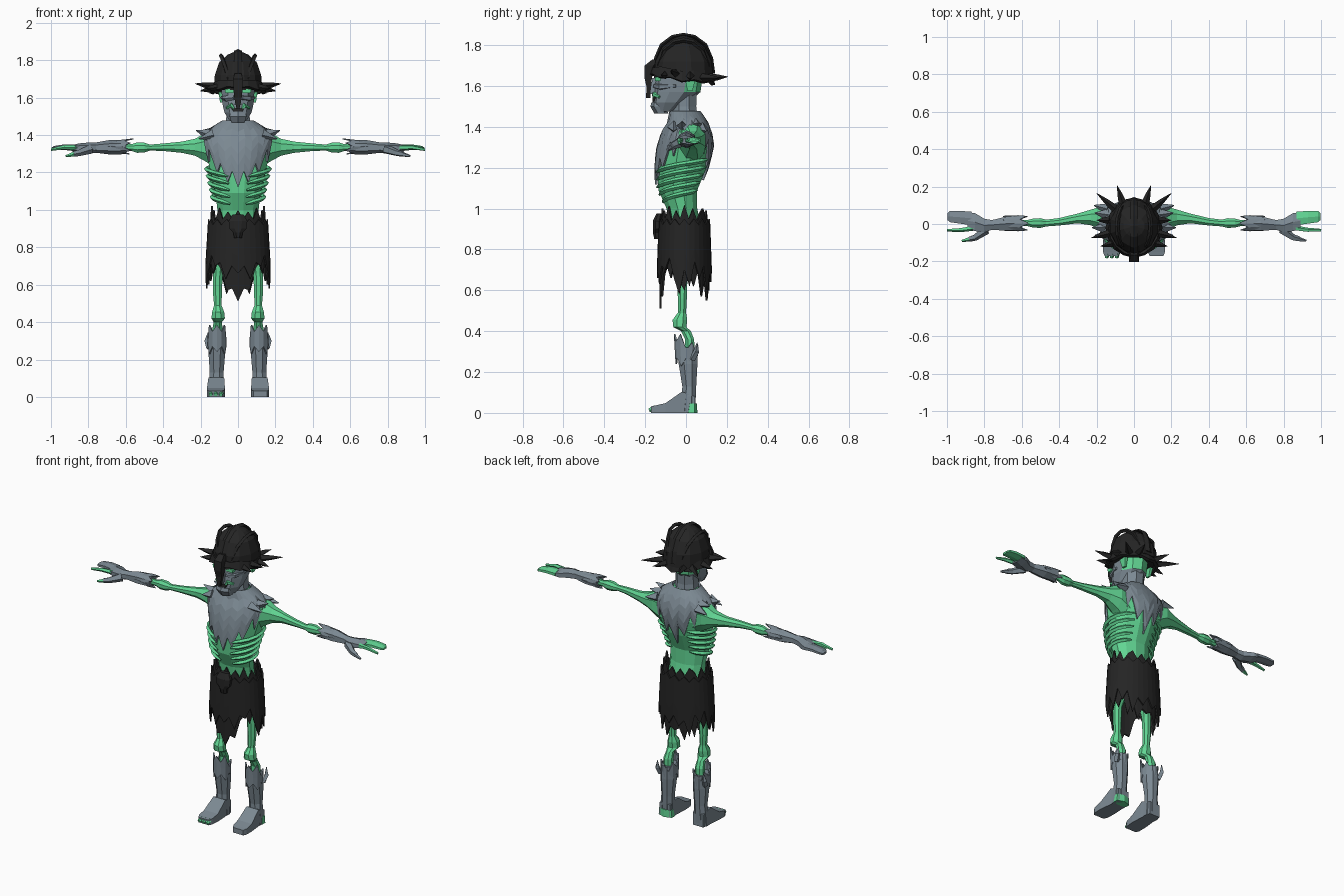
import bpy, bmesh, math
from mathutils import Vector

def material(name, c):
    m = bpy.data.materials.new(name)
    m.diffuse_color = (*c, 1)
    return m

GREEN = material("green_skin", (0.12, 0.66, 0.29))
GRAY = material("gray_cloth", (0.2, 0.25, 0.29))
DARK = material("dark_leather", (0.018, 0.018, 0.018))

def finish(bm, name, mats, rule=None, solid=0):
    bmesh.ops.recalc_face_normals(bm, faces=bm.faces)
    if rule:
        for f in bm.faces:
            f.material_index = rule(f.calc_center_median())
    me = bpy.data.meshes.new(name)
    bm.to_mesh(me)
    bm.free()
    ob = bpy.data.objects.new(name, me)
    bpy.context.collection.objects.link(ob)
    for m in mats:
        me.materials.append(m)
    if solid:
        mod = ob.modifiers.new("thickness", 'SOLIDIFY')
        mod.thickness = solid
    return ob

def skin(rings, name, mats, rule=None):
    """Bridge rings of points and cap both ends."""
    bm = bmesh.new()
    vs = [[bm.verts.new(p) for p in r] for r in rings]
    n = len(vs[0])
    for a, b in zip(vs, vs[1:]):
        for i in range(n):
            j = (i + 1) % n
            bm.faces.new((a[i], a[j], b[j], b[i]))
    bm.faces.new(vs[0])
    bm.faces.new(vs[-1])
    return finish(bm, name, mats, rule)

def loft(name, axis, rings, mats, sides=8, rule=None):
    """rings: x, y, z, half width, half depth; cross-sections lie across the axis."""
    k = 1 / math.cos(math.pi / sides)
    out = []
    for x, y, z, a, b in rings:
        ring = []
        for i in range(sides):
            t = 2 * math.pi * (i + .5) / sides
            u, v = a * k * math.cos(t), b * k * math.sin(t)
            ring.append({'x': (x, y + u, z + v), 'y': (x + u, y, z + v), 'z': (x + u, y + v, z)}[axis])
        out.append(ring)
    return skin(out, name, mats, rule)

def tube(name, pts, radii, mat, sides=5, flat=1):
    pts = [Vector(p) for p in pts]
    out = []
    for i, p in enumerate(pts):
        d = pts[min(i + 1, len(pts) - 1)] - pts[max(i - 1, 0)]
        q = d.to_track_quat('Z', 'Y')
        out.append([p + q @ Vector((radii[i] * flat * math.cos(t), radii[i] * math.sin(t), 0))
                    for t in (2 * math.pi * k / sides for k in range(sides))])
    return skin(out, name, [mat])

def sheet(name, pos, lows, highs, mat, steps=4, solid=.012):
    """Ragged closed sheet; edge lists run front to back and are mirrored."""
    lows, highs = lows + lows[-2:0:-1], highs + highs[-2:0:-1]
    n = len(lows)
    bm = bmesh.new()
    cols = [[bm.verts.new(pos(2 * math.pi * i / n, lows[i] + (highs[i] - lows[i]) * k / steps))
             for k in range(steps + 1)] for i in range(n)]
    for i in range(n):
        a, b = cols[i], cols[(i + 1) % n]
        for k in range(steps):
            bm.faces.new((a[k], b[k], b[k + 1], a[k + 1]))
    return finish(bm, name, [mat], solid=solid)

# Torso: z, y centre, half width, half depth
TORSO = [(.88, 0, .11, .08), (1.0, -.02, .11, .075), (1.09, -.04, .12, .095), (1.2, -.02, .145, .12),
         (1.3, -.003, .17, .125), (1.38, .005, .185, .105), (1.42, .01, .15, .08), (1.47, -.005, .068, .06)]

def on_torso(a, z, off):
    z = min(max(z, TORSO[0][0]), TORSO[-1][0])
    for p, q in zip(TORSO, TORSO[1:]):
        if z <= q[0]:
            t = (z - p[0]) / (q[0] - p[0])
            yc, rx, ry = (p[i] + (q[i] - p[i]) * t for i in (1, 2, 3))
            return ((rx + off) * math.sin(a), yc - (ry + off) * math.cos(a), z + off * .5)

loft("torso", 'z', [(0, y, z, a, b) for z, y, a, b in TORSO], [GREEN], 12)
loft("pelvis", 'z', [(0, 0, .76, .06, .05), (0, 0, .82, .11, .08), (0, 0, .9, .11, .08)], [GREEN])
for s, side in ((-1, "right"), (1, "left")):
    for k in range(5):                                    # rib cage
        z = 1.05 + k * .037
        arc = [on_torso(s * (.35 + 2.3 * t / 7), z - .025 + .06 * t / 7, .012 + .012 * math.sin(math.pi * t / 7))
               for t in range(8)]
        tube(f"{side}_rib_{k + 1}", arc, [.006] + [.012] * 6 + [.005], GREEN, 4)

# Ragged mantle over chest, shoulders and back
sheet("mantle", lambda a, z: on_torso(a, z, .016),
      [1.11, 1.2, 1.14, 1.24, 1.19, 1.32, 1.25, 1.39, 1.35, 1.4, 1.33, 1.38, 1.26, 1.33, 1.2, 1.26, 1.13],
      [1.47] * 17, GRAY, 6)
loft("neck", 'z', [(0, -.005, 1.42, .075, .065), (0, -.01, 1.5, .062, .06), (0, -.01, 1.6, .06, .065)], [GRAY])

# Head, green behind the ears
loft("head", 'z', [(0, -.1, 1.475, .045, .045), (0, -.075, 1.52, .072, .085), (0, -.045, 1.57, .084, .11),
                   (0, -.035, 1.64, .088, .11), (0, -.02, 1.72, .085, .1)], [GRAY, GREEN], 10,
     lambda c: int(c.y > -.01 and c.z > 1.58))
loft("nose", 'z', [(0, -.155, 1.56, .018, .02), (0, -.15, 1.64, .012, .015)], [GRAY], 4)
loft("mouth", 'z', [(0, -.153, 1.525, .025, .012), (0, -.15, 1.545, .035, .012)], [DARK], 4)
loft("chin", 'z', [(0, -.12, 1.465, .035, .03), (0, -.14, 1.5, .045, .03), (0, -.14, 1.52, .04, .025)], [GRAY], 6)
for s, side in ((-1, "right"), (1, "left")):
    tube(side + "_cheek", [(s * .018, -.155, 1.53), (s * .035, -.155, 1.56), (s * .06, -.13, 1.545)],
         [.008, .013, .008], GREEN)
    loft(side + "_eye", 'z', [(s * .045, -.138, 1.625, .022, .014), (s * .045, -.138, 1.645, .026, .014)], [GREEN], 4)
    tube(side + "_cheekbone", [(s * .02, -.152, 1.6), (s * .06, -.125, 1.595), (s * .088, -.05, 1.6)],
         [.012, .016, .008], GRAY)
    loft(side + "_ear", 'z', [(s * .09, .02, 1.575, .006, .012), (s * .094, .02, 1.63, .01, .025)], [GREEN], 4)

# Helmet: dome, tilted brim, crossing bands, nose guard and spikes
loft("helmet_dome", 'z', [(0, -.012, 1.64, .13, .145), (0, -.012, 1.72, .124, .138), (0, -.012, 1.79, .1, .105),
                          (0, -.012, 1.83, .055, .055), (0, -.012, 1.848, .012, .012)], [DARK], 12)

def brim(a, t):
    r = .15 - .015 * t
    y = -.02 - (r + .012) * math.cos(a)
    return (r * math.sin(a), y, 1.63 - .13 * y + .045 * t)

sheet("helmet_brim", brim, [0, .2, -.1, .1, -.2, .15, 0, .2, -.1], [1, .9, 1.1, 1, .9, 1.1, 1, .9, 1], DARK, 1, .02)
DOME = [(-1, 1.68), (-.93, 1.735), (-.74, 1.8), (-.37, 1.84), (0, 1.85), (.37, 1.84), (.74, 1.8), (.93, 1.735), (1, 1.66)]
tube("helmet_crest", [(0, -.012 + .145 * u, z) for u, z in DOME], [.01] * 9, DARK, 4, 2.2)
for s, side in ((-1, "right"), (1, "left")):
    tube(side + "_helmet_band", [(s * (.03 + .06 * math.sqrt(1 - u * u)), -.012 + .125 * u, z - .025) for u, z in DOME],
         [.012] * 9, DARK, 4)
    tips = [((.09, .205, 1.645), (.06, .11, 1.64)), ((.2, .165, 1.64), (.1, .08, 1.64)),
            ((.23, -.075, 1.675), (.13, -.05, 1.66)), ((.18, -.12, 1.65), (.1, -.1, 1.655)),
            ((.2, .02, 1.635), (.13, .02, 1.65))]
    for k, (tip, base) in enumerate(tips):
        b, e = Vector(base), Vector(tip)
        pts = [b, b.lerp(e, .5), e]
        tube(f"{side}_helmet_spike_{k + 1}", [(s * p.x, p.y, p.z) for p in pts], [.022, .014, .001], DARK, 4)
loft("nose_guard", 'z', [(0, -.185, 1.54, .008, .01), (0, -.182, 1.6, .02, .012), (0, -.185, 1.64, .024, .018),
                         (0, -.18, 1.7, .026, .022), (0, -.15, 1.73, .018, .015)], [DARK], 4)

# Ragged skirt in two layers
def skirt(off):
    def pos(a, z):
        flare = .018 * min(1, (1 - z) / .3)
        return ((.145 + flare + off) * math.sin(a), -.008 - (.112 + flare * .6 + off) * math.cos(a), z)
    return pos

TOPS = [1.0, .95, .99, .95, 1.01, .94, .99, .95, 1.02, .95, 1.0, .94, .98]
sheet("skirt", skirt(0), [.51, .58, .57, .68, .72, .66, .74, .64, .6, .68, .62, .7, .57, .66, .55, .62, .6],
      [TOPS[i % 13] for i in range(17)], DARK, 3, .01)
sheet("skirt_overlay", skirt(.012), [.66, .7, .63, .72, .7, .76, .66, .58, .7, .62, .74, .66, .72, .58, .68, .64, .7],
      [.95 - .03 * (i % 2) for i in range(17)], DARK, 3, .008)
loft("skull_buckle", 'z', [(0, -.14, .85, .02, .015), (0, -.142, .88, .026, .02), (0, -.142, .9, .045, .02),
                           (0, -.14, .94, .05, .022), (0, -.13, .975, .03, .015)], [DARK], 8)

for s, side in ((-1, "right"), (1, "left")):
    # Arm, elbow and forearm bones
    loft(side + "_arm", 'x', [(s * x, y, z, a, b) for x, y, z, a, b in [
        (.1, .02, 1.31, .07, .1), (.17, .03, 1.335, .065, .078), (.23, .035, 1.335, .042, .045),
        (.3, .03, 1.335, .026, .03), (.4, .012, 1.335, .02, .02), (.47, .005, 1.333, .018, .016),
        (.5, .005, 1.333, .026, .026), (.54, .005, 1.333, .024, .028), (.57, .005, 1.333, .016, .018),
        (.62, .005, 1.333, .016, .018)]], [GREEN])
    for k, (tip, base) in enumerate([((.225, -.02, 1.425), (.15, -.02, 1.4)), ((.21, .06, 1.42), (.14, .05, 1.41)),
                                     ((.21, -.06, 1.38), (.13, -.06, 1.4)), ((.215, .1, 1.38), (.14, .08, 1.39))]):
        tube(f"{side}_mantle_point_{k + 1}", [(s * p[0], p[1], p[2]) for p in (base, tip)], [.032, .002], GRAY, 4)
    # Bracer with torn cuff
    loft(side + "_bracer", 'x', [(s * x, y, z, a, b) for x, y, z, a, b in [
        (.6, .005, 1.335, .038, .032), (.68, .002, 1.335, .038, .034), (.76, -.005, 1.333, .026, .024),
        (.8, -.008, 1.33, .036, .026), (.85, .01, 1.33, .048, .022), (.89, .018, 1.33, .045, .014)]], [GRAY], 6)
    sheet(side + "_bracer_cuff", lambda a, t, s=s: (s * t, .004 - (.03 + .03 * (.72 - t)) * 1.3 * math.sin(a),
                                                  1.338 + (.03 + .12 * (.68 - t)) * math.cos(a)),
          [.56, .61, .575, .62, .57, .615, .58], [.68, .7, .67, .7, .68, .7, .67], GRAY, 2, .006)
    # Fingers and thumb
    outer, inner = (GRAY, GREEN) if s < 0 else (GREEN, GRAY)
    loft(side + "_fingers", 'x', [(s * .87, .03, 1.332, .036, .014), (s * .93, .036, 1.335, .034, .013),
                                  (s * .985, .04, 1.33, .03, .01), (s * .998, .04, 1.325, .018, .006)], [outer], 6)
    tube(side + "_index_finger", [(s * .86, -.022, 1.332), (s * .93, -.032, 1.335), (s, -.033, 1.322)],
         [.014, .012, .007], GREEN)
    tube(side + "_thumb", [(s * .79, -.03, 1.325), (s * .85, -.072, 1.305), (s * .88, -.08, 1.298)],
         [.026, .018, .015], GRAY)
    tube(side + "_thumb_tip", [(s * .875, -.08, 1.299), (s * .92, -.09, 1.287)], [.014, .006], inner)

    # Leg bones with a knobbly knee
    loft(side + "_leg", 'z', [(s * x, y, z, a, b) for x, y, z, a, b in [
        (.11, .02, .2, .025, .025), (.11, .018, .36, .028, .022), (.108, .0, .4, .022, .024),
        (.106, -.03, .42, .036, .032), (.106, -.03, .455, .032, .036), (.108, -.02, .49, .02, .02),
        (.11, -.018, .56, .024, .022), (.108, -.018, .66, .026, .025), (.095, -.01, .76, .04, .045),
        (.075, 0, .88, .05, .06)]], [GREEN])
    # Boot shaft, foot and torn cuff
    loft(side + "_boot", 'z', [(s * x, y, z, a, b) for x, y, z, a, b in [
        (.116, .008, 0, .043, .036), (.116, .014, .08, .04, .034), (.114, .016, .13, .037, .034),
        (.113, .01, .24, .045, .046), (.112, .004, .32, .044, .05)]], [GRAY], 8)
    sheet(side + "_boot_cuff", lambda a, z, s=s: (s * .112 + .05 * math.sin(a), .002 - .055 * math.cos(a) * (1 + (z - .27)), z),
          [.24, .27, .23, .27, .24, .28, .25], [.385, .35, .385, .31, .345, .29, .33], GRAY, 2, .008)
    loft(side + "_foot", 'y', [(s * .116, .045, .04, .036, .04), (s * .116, -.02, .052, .042, .052),
                               (s * .118, -.1, .024, .048, .024), (s * .12, -.15, .018, .046, .018),
                               (s * .12, -.172, .016, .036, .016)], [GRAY], 4)
    tube(side + "_boot_tear", [(s * .155, .03, .26), (s * .165, .05, .3), (s * .16, .055, .345)], [.016, .015, .002], GRAY, 4)

# Bare toes on one foot, bare heel on the other
for k in range(3):
    x = -.092 - .027 * k
    tube(f"right_toe_{k + 1}", [(x, -.13, .018), (x, -.16, .02), (x, -.18, .012)], [.016, .016, .01], GREEN)
loft("left_heel", 'z', [(.116, .026, 0, .046, .026), (.116, .03, .045, .042, .02)], [GREEN], 6)
